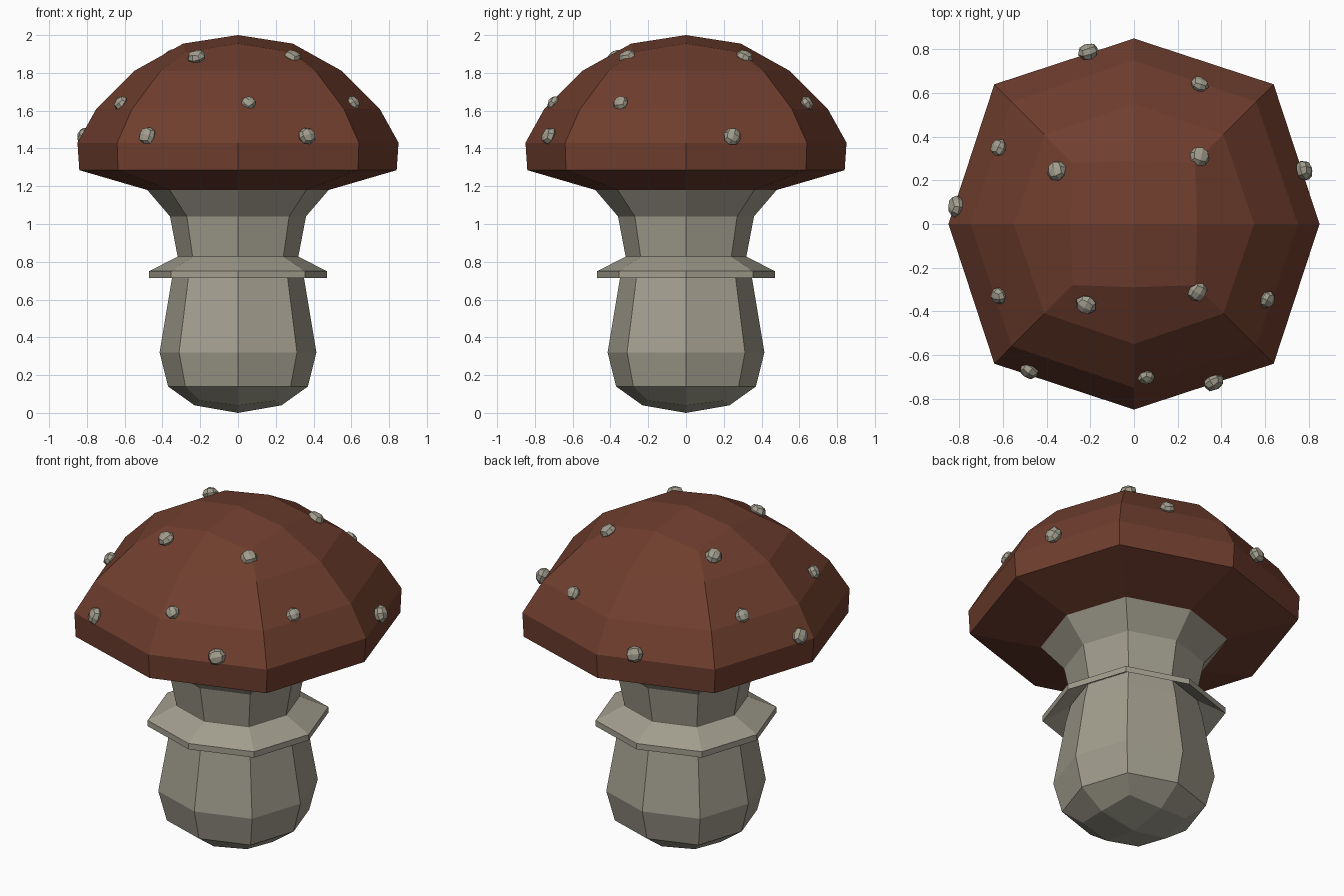
import bpy, bmesh, math, random
from mathutils import Vector, Matrix

if "Cube" in bpy.data.objects:
    bpy.data.objects.remove(bpy.data.objects["Cube"])

random.seed(4)

def material(name, rgb):
    m = bpy.data.materials.new(name)
    m.diffuse_color = (*rgb, 1)
    m.use_nodes = True
    m.node_tree.nodes["Principled BSDF"].inputs["Base Color"].default_value = m.diffuse_color
    return m

RED = material("cap_brown", (0.16, 0.048, 0.027))
PALE = material("stem_pale", (0.36, 0.34, 0.27))

def finish(name, bm, mat):
    me = bpy.data.meshes.new(name)
    bm.to_mesh(me)
    bm.free()
    me.materials.append(mat)
    ob = bpy.data.objects.new(name, me)
    bpy.context.collection.objects.link(ob)
    return ob

def ring(bm, r, z, corner=None, zc=None):
    """Eight points: on the axes at r, on the diagonals at (corner, corner)."""
    c = (corner or 0.752 * r) * math.sqrt(2)
    pts = []
    for i in range(8):
        d, h = (r, z) if i % 2 == 0 else (c, z if zc is None else zc)
        a = i * math.pi / 4
        pts.append(bm.verts.new((d * math.cos(a), d * math.sin(a), h)))
    return pts

def octagonal(name, profile, mat, pole=None):
    """Stack of octagon rings from top to bottom; pole = (ring index, z) closes one end with 4 quads."""
    bm = bmesh.new()
    rings = [ring(bm, *p) for p in profile]
    for a, b in zip(rings, rings[1:]):
        for i in range(8):
            j = (i + 1) % 8
            bm.faces.new((a[i], b[i], b[j], a[j]))
    if pole:
        end, z = rings[pole[0]], pole[1]
        centre = bm.verts.new((0, 0, z))
        for i in range(0, 8, 2):
            q = [centre, end[i], end[i + 1], end[(i + 2) % 8]]
            bm.faces.new(q if pole[0] == 0 else q[::-1])
    return finish(name, bm, mat)

# Domed cap with a shallow underside
octagonal("cap", [(0.29, 1.955, 0.28, 1.91), (0.55, 1.81, 0.41), (0.75, 1.61, 0.56),
                  (0.85, 1.43, 0.64), (0.84, 1.285, 0.635), (0.48, 1.18)], RED, (0, 2.0))

# Stem, flared at the top and bulbous at the base
octagonal("stem", [(0.48, 1.18), (0.36, 1.04), (0.32, 0.83), (0.35, 0.71), (0.415, 0.32),
                   (0.37, 0.14), (0.23, 0.04, 0.2, 0.065)], PALE, (-1, 0.0))

# Skirt around the stem
octagonal("skirt", [(0.315, 0.83), (0.47, 0.75), (0.47, 0.715), (0.33, 0.80)], PALE)

# Warts scattered over the cap: height, size, (x, y) positions
WARTS = [
    (1.885, 0.046, [(-0.355, 0.245), (0.30, 0.31), (-0.22, -0.37), (0.29, -0.31)]),
    (1.64, 0.040, [(0.30, 0.64), (-0.62, 0.35), (-0.62, -0.33), (0.61, -0.345), (0.055, -0.70)]),
    (1.465, 0.047, [(-0.21, 0.79), (0.78, 0.245), (-0.815, 0.08), (-0.48, -0.67), (0.365, -0.725)]),
]
n = 0
for z, size, places in WARTS:
    for x, y in places:
        n += 1
        bm = bmesh.new()
        bmesh.ops.create_cube(bm, size=2)
        bmesh.ops.subdivide_edges(bm, edges=bm.edges[:], cuts=1, use_grid_fill=True)
        for v in bm.verts:
            v.co = v.co.normalized() * random.uniform(0.94, 1.06)
        normal = Vector((x, y, (z - 1.2) * 1.1))
        turn = normal.to_track_quat('Z', 'Y').to_matrix().to_4x4()
        spin = Matrix.Rotation(random.uniform(0, 1.5), 4, 'Z')
        scale = Matrix.Diagonal((size * 1.05, size, size * 0.8, 1))
        bm.transform(Matrix.Translation((x, y, z)) @ turn @ spin @ scale)
        finish(f"wart_{n}", bm, PALE)
